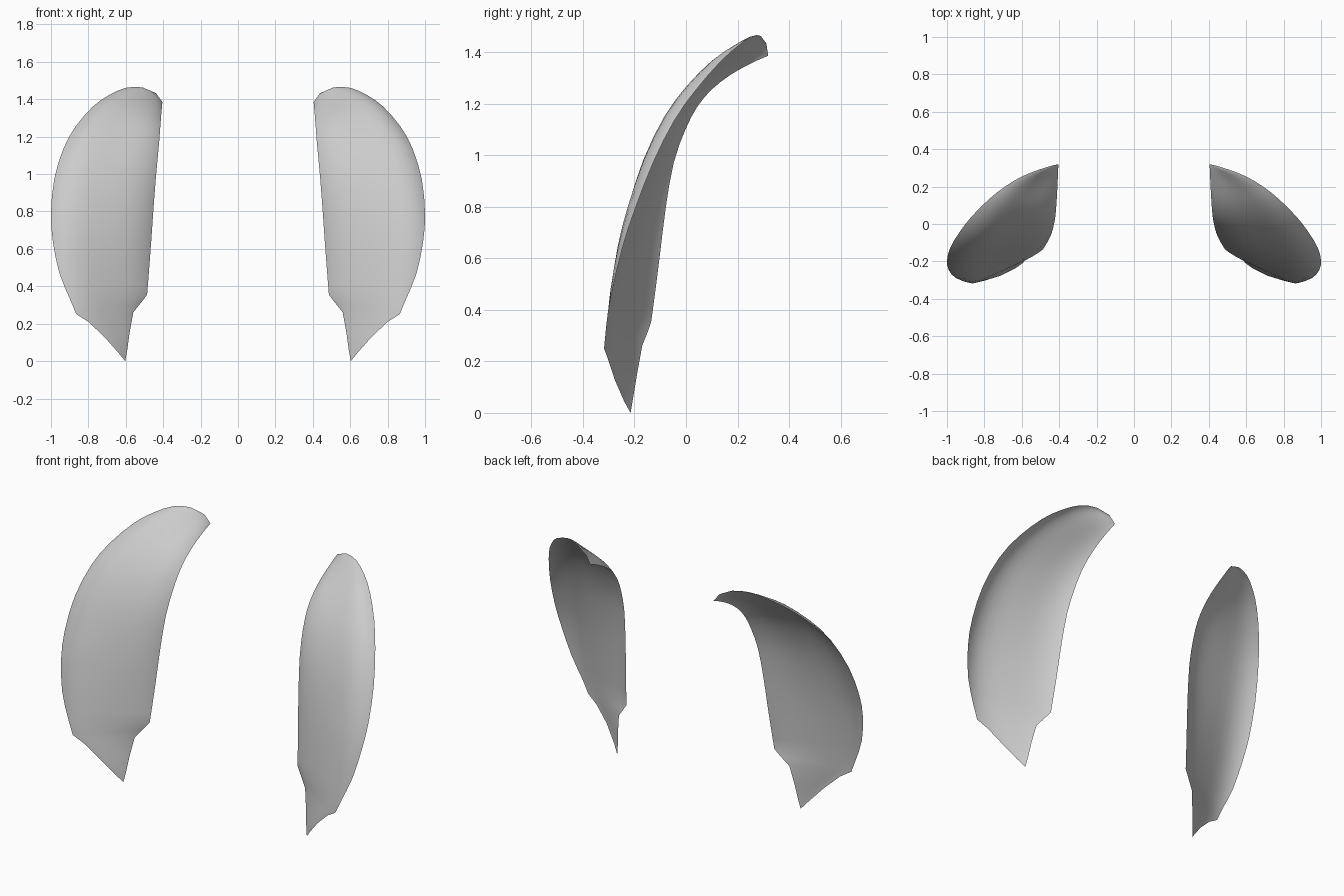
import bpy, bmesh, math
from mathutils import Vector

if "Cube" in bpy.data.objects:
    bpy.data.objects.remove(bpy.data.objects["Cube"])

# Ribs of the curved shell: inner edge point, outer edge point, bulge height
RIBS = [
    ((.592, -.205, .06), (.640, -.240, .045), .001),
    ((.580, -.190, .15), (.715, -.277, .13), .003),
    ((.560, -.170, .26), (.800, -.303, .21), .007),
    ((.520, -.150, .31), (.864, -.318, .25), .014),
    ((.486, -.135, .355), (.900, -.310, .335), .025),
    ((.476, -.118, .48), (.955, -.287, .47), .042),
    ((.464, -.098, .64), (.990, -.247, .64), .056),
    ((.453, -.078, .80), (1.0, -.198, .79), .063),
    ((.440, -.048, .97), (.983, -.128, .97), .065),
    ((.428, -.002, 1.10), (.934, -.045, 1.135), .062),
    ((.420, .045, 1.19), (.868, .040, 1.255), .055),
    ((.415, .103, 1.258), (.775, .133, 1.362), .044),
    ((.411, .170, 1.31), (.690, .200, 1.422), .031),
    ((.408, .230, 1.345), (.600, .254, 1.461), .018),
    ((.406, .275, 1.367), (.510, .290, 1.463), .009),
    ((.405, .300, 1.378), (.440, .312, 1.433), .003),
]
TIP, TOP = Vector((.603, -.215, 0)), Vector((.405, .319, 1.386))
N = 16


def spline(p, q, r, s, t):
    return (q * 2 + (r - p) * t + (p * 2 - q * 5 + r * 4 - s) * t ** 2
            + (q * 3 - p - r * 3 + s) * t ** 3) / 2


# Add smooth in-between ribs above the pointed foot
flat = [(Vector(a), Vector(b), h) for a, b, h in RIBS]
ribs = []
for i, rib in enumerate(flat):
    ribs.append(rib)
    if 4 <= i < len(flat) - 2:
        quad = [flat[max(j, 4)] for j in range(i - 1, i + 3)]
        ribs.append(tuple(spline(*[q[c] for q in quad], .5) for c in range(3)))


def rib_points(i):
    # Nearly flat across the middle, curling back mostly at the outer edge
    a, b, h = ribs[i]
    lo, hi = ribs[max(i - 1, 0)], ribs[min(i + 1, len(ribs) - 1)]
    n = (b - a).cross(hi[0] + hi[1] - lo[0] - lo[1]).normalized()
    pts = []
    for k in range(N + 1):
        u = -math.cos(math.pi * k / N)
        lift = (1 - abs(u) ** 4) * (.85 + .2 * u)
        pts.append(a.lerp(b, (u + 1) / 2) + n * h * lift)
    return pts


# Loft the ribs and close both ends with fans
bm = bmesh.new()
rows = [[bm.verts.new(p) for p in rib_points(i)] for i in range(len(ribs))]
tip, top = bm.verts.new(TIP), bm.verts.new(TOP)
for r, s in zip(rows, rows[1:]):
    for k in range(N):
        bm.faces.new((r[k], r[k + 1], s[k + 1], s[k]))
for k in range(N):
    bm.faces.new((tip, rows[0][k + 1], rows[0][k]))
    bm.faces.new((top, rows[-1][k], rows[-1][k + 1]))
mesh = bpy.data.meshes.new("curved_side_panels")
bm.to_mesh(mesh)
bm.free()
panel = bpy.data.objects.new("curved_side_panels", mesh)
bpy.context.collection.objects.link(panel)

# Mirrored twin and smooth shading
panel.modifiers.new("mirror", 'MIRROR').use_axis[0] = True
bpy.context.view_layer.objects.active = panel
panel.select_set(True)
bpy.ops.object.shade_smooth_by_angle(angle=math.radians(60))
